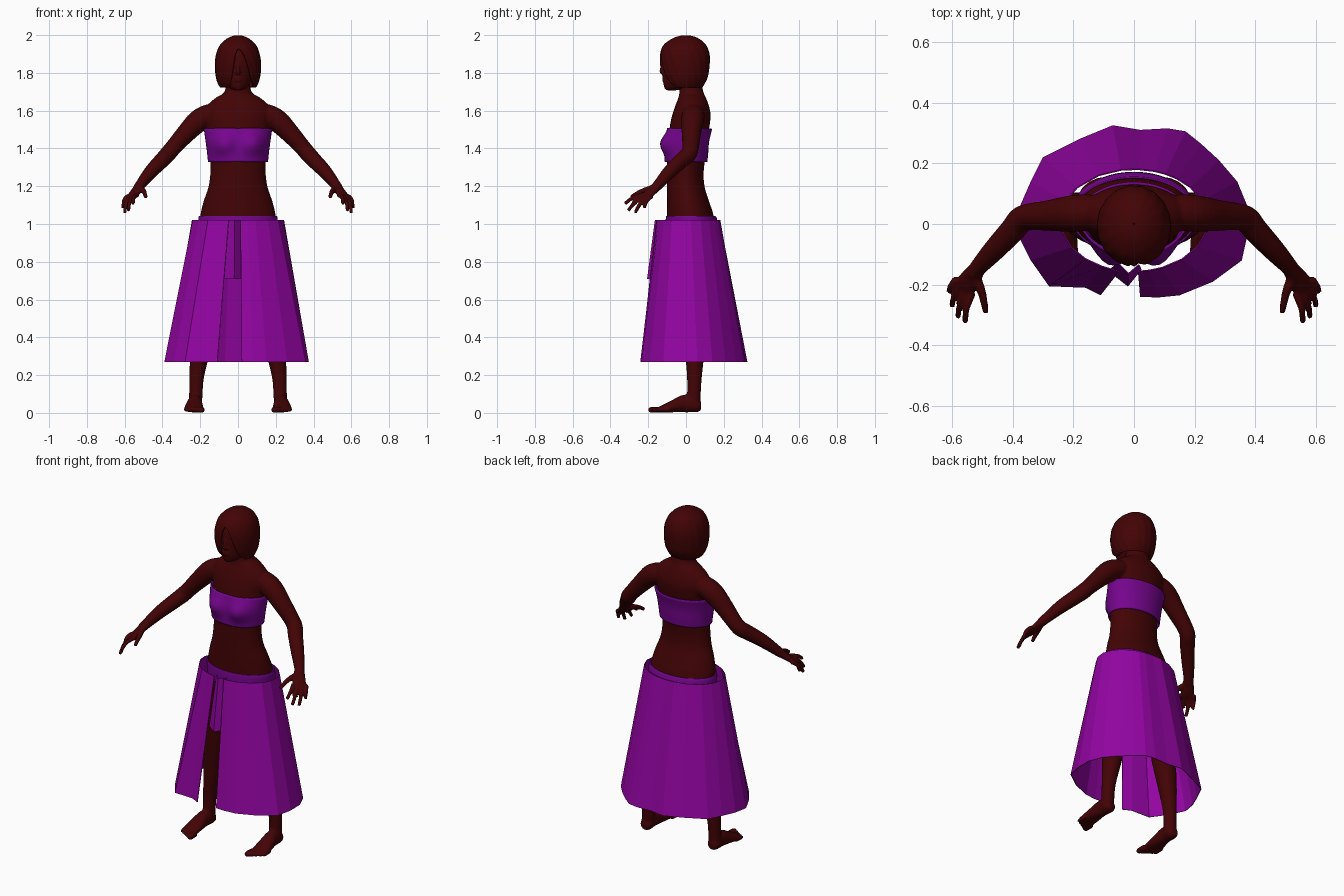
import bpy, bmesh
from math import sin, cos, pi, asin, atan2, sqrt, exp
from mathutils import Vector

cube = bpy.data.objects.get("Cube")
if cube:
    bpy.data.objects.remove(cube)


def material(name, rgb):
    m = bpy.data.materials.new(name)
    m.use_nodes = True
    m.diffuse_color = (*rgb, 1)
    m.node_tree.nodes["Principled BSDF"].inputs["Base Color"].default_value = (*rgb, 1)
    return m


skin = material("dark_red_brown", (0.055, 0.001, 0.0015))
purple = material("purple_cloth", (0.29, 0.0015, 0.36))
violet = material("violet_cloth", (0.18, 0.0015, 0.27))


def refine(pts, k=4):
    """Catmull-Rom smoothing of a list of number tuples."""
    out = []
    for i in range(len(pts) - 1):
        p0, p1, p2, p3 = (pts[max(0, min(len(pts) - 1, i + j))] for j in (-1, 0, 1, 2))
        for s in range(k):
            t = s / k
            out.append([b + t / 2 * (c - a + t * (2 * a - 5 * b + 4 * c - d + t * (3 * (b - c) + d - a)))
                        for a, b, c, d in zip(p0, p1, p2, p3)])
    return out + [list(pts[-1])]


def sheet(bm, rows, closed=True, caps=False):
    """Quads between rows of points."""
    rows = [[bm.verts.new(p) for p in r] for r in rows]
    n = len(rows[0])
    for a, b in zip(rows, rows[1:]):
        for i in range(n if closed else n - 1):
            j = (i + 1) % n
            bm.faces.new((a[i], a[j], b[j], b[i]))
    if caps:
        bm.faces.new(rows[0])
        bm.faces.new(rows[-1])


def oval(ring, n=48, left=0.0, right=0.0):
    """Points of an oval (z, half width, front y, back y), with an optional front gap."""
    z, rx, yf, yb = ring
    a0, a1 = asin(max(-1, min(1, right / rx))), 2 * pi + asin(max(-1, min(1, left / rx)))
    return [(rx * sin(a), (yf + yb) / 2 - (yb - yf) / 2 * cos(a), z)
            for a in (a0 + (a1 - a0) * i / n for i in range(n + 1))]


def loft(bm, rings, caps=True):
    sheet(bm, [oval(r)[:-1] for r in refine(rings)], caps=caps)


def tube(bm, pts, side=1, ref=(0, 1, 0), n=16):
    """Limb through (x, y, z, radius[, second radius]); side mirrors it in x."""
    pts = [p if len(p) == 5 else (*p, p[3]) for p in pts]
    pts = refine(pts)
    rows = []
    for i, p in enumerate(pts):
        d = Vector(pts[min(i + 1, len(pts) - 1)][:3]) - Vector(pts[max(i - 1, 0)][:3])
        u = d.cross(Vector(ref)).normalized()
        v = u.cross(d).normalized()
        rows.append([])
        for k in range(n):
            q = Vector(p[:3]) + u * p[3] * cos(2 * pi * k / n) + v * p[4] * sin(2 * pi * k / n)
            rows[-1].append((q.x * side, q.y, q.z))
    sheet(bm, rows, caps=True)


def ball(bm, centre, size):
    vs = bmesh.ops.create_uvsphere(bm, u_segments=20, v_segments=12, radius=1)["verts"]
    bmesh.ops.scale(bm, vec=size, verts=vs)
    bmesh.ops.translate(bm, vec=centre, verts=vs)


def finish(bm, name, mat, smooth=True):
    bmesh.ops.recalc_face_normals(bm, faces=bm.faces[:])
    me = bpy.data.meshes.new(name)
    bm.to_mesh(me)
    bm.free()
    me.materials.append(mat)
    for p in me.polygons:
        p.use_smooth = smooth
    ob = bpy.data.objects.new(name, me)
    bpy.context.collection.objects.link(ob)
    return ob


def blend(ob, voxel, steps):
    """Fuse overlapping parts into one soft surface."""
    m = ob.modifiers.new("fuse", 'REMESH')
    m.mode = 'VOXEL'
    m.voxel_size = voxel
    m.use_smooth_shade = True
    s = ob.modifiers.new("soften", 'SMOOTH')
    s.iterations = steps


def thicken(ob, amount):
    m = ob.modifiers.new("thickness", 'SOLIDIFY')
    m.thickness = amount


# Body: torso, limbs, hands and feet fused together
bm = bmesh.new()
torso = [(.86, .17, -.08, .13), (.95, .2, -.1, .15), (1.04, .2, -.1, .147), (1.12, .182, -.1, .122),
         (1.19, .158, -.1, .1), (1.26, .147, -.1, .093), (1.34, .146, -.1, .1), (1.44, .155, -.095, .108),
         (1.52, .165, -.085, .125), (1.58, .175, -.072, .13), (1.63, .16, -.055, .12),
         (1.67, .115, -.04, .105), (1.70, .072, -.035, .092), (1.78, .058, -.035, .075)]
loft(bm, torso)
for s in (1, -1):
    ball(bm, (s * .088, .073, .97), (.1, .083, .1))
    # Leg
    tube(bm, [(.1, .02, .95, .1), (.155, .022, .72, .077), (.175, .03, .52, .062), (.19, .045, .4, .06),
              (.218, .045, .2, .04), (.223, .042, .1, .036), (.226, .042, .04, .036)], s)
    # Foot and toes
    tube(bm, [(.224, .08, .035, .02, .02), (.225, .06, .037, .036, .035), (.228, .0, .05, .038, .048),
              (.232, -.07, .034, .048, .032), (.235, -.13, .02, .052, .018), (.235, -.145, .018, .045, .014)],
         s, (0, 0, 1))
    for i in range(5):
        x, y, r = .192 + .021 * i, -.135 + .012 * i, .016 - .0015 * i
        tube(bm, [(x, y, .017, r), (x, y - .05, .016, r), (x, y - .064, .014, r * .5)], s, (0, 0, 1))
    # Arm
    tube(bm, [(.1, .04, 1.585, .05), (.15, .038, 1.575, .06), (.21, .034, 1.545, .06), (.28, .028, 1.475, .051),
              (.345, .024, 1.402, .044), (.374, .012, 1.368, .044), (.4, -.02, 1.34, .042),
              (.46, -.085, 1.278, .037), (.515, -.145, 1.21, .028), (.53, -.165, 1.19, .026)], s)
    # Palm, fingers and thumb
    tube(bm, [(.51, -.14, 1.215, .026, .024), (.535, -.175, 1.18, .034, .021),
              (.556, -.205, 1.152, .038, .016), (.562, -.213, 1.146, .03, .012)], s, (-.049, .042, -.079))
    tips = [(.556, -.324, 1.107), (.58, -.307, 1.07), (.6, -.27, 1.058), (.608, -.222, 1.084)]
    for i, tip in enumerate(tips):
        base = Vector((.533 + .017 * i, -.228 + .016 * i, 1.154 - .002 * i))
        tip = Vector(tip)
        mid = (base + tip) / 2 + Vector((.008, -.006, .008))
        tube(bm, [(*base, .0135), (*mid, .0115), (*tip, .01)], s, n=10)
    tube(bm, [(.525, -.17, 1.19, .02), (.503, -.22, 1.178, .015), (.493, -.262, 1.16, .0125),
              (.488, -.292, 1.14, .01)], s, n=10)
blend(finish(bm, "body", skin), .0065, 3)

# Head with simple features
bm = bmesh.new()
loft(bm, [(1.708, .02, -.105, -.05), (1.72, .045, -.114, .01), (1.75, .067, -.12, .05), (1.8, .082, -.122, .08),
          (1.85, .09, -.122, .09), (1.9, .085, -.115, .09), (1.95, .06, -.085, .07)])
tube(bm, [(0, -.112, 1.865, .007), (0, -.125, 1.835, .009), (0, -.13, 1.808, .011), (0, -.122, 1.8, .012)], n=10)
for z in (1.772, 1.76):
    ball(bm, (0, -.115, z), (.023, .012, .007))
for s in (1, -1):
    ball(bm, (s * .036, -.1, 1.845), (.018, .013, .009))
    tube(bm, [(s * .015, -.113, 1.868, .007), (s * .035, -.108, 1.873, .007), (s * .06, -.088, 1.865, .006)],
         ref=(0, 0, 1), n=8)
    ball(bm, (s * .012, -.122, 1.803), (.008, .009, .007))
blend(finish(bm, "head", skin), .005, 2)

# Bob haircut with a side-swept opening over the face
bm = bmesh.new()
hair = refine([(1.722, .094, -.092, .085), (1.745, .107, -.112, .1), (1.78, .117, -.128, .116),
               (1.84, .122, -.138, .125), (1.9, .115, -.137, .124), (1.95, .093, -.116, .104),
               (1.983, .056, -.07, .065), (1.996, .025, -.032, .03), (1.999, .003, -.003, .003)], 5)
rows = []
for r in hair:
    t = max(0, (1.93 - r[0]) / .2)
    row = oval(r, 96, -.01 * min(1, t * 8) - .032 * t, .082 * sqrt(min(t, 1)))
    # Shallow strands
    rows.append([(x * (1 + .008 * cos(i * pi / 3)), y * (1 + .008 * cos(i * pi / 3)), z)
                 for i, (x, y, z) in enumerate(row)])
sheet(bm, rows, closed=False)
bmesh.ops.remove_doubles(bm, verts=bm.verts[:], dist=.0005)
thicken(finish(bm, "hair", skin), .012)

# Strapless top, swelling over the bust
bm = bmesh.new()
loft(bm, [(1.33, .151, -.105, .105), (1.38, .156, -.104, .11), (1.44, .164, -.1, .115),
          (1.505, .173, -.091, .131)], caps=False)
for v in bm.verts:
    if v.co.y < 0:
        v.co.y -= .04 * exp(-((abs(v.co.x) - .08) / .055) ** 2 - ((v.co.z - 1.425) / .055) ** 2)
thicken(finish(bm, "bandeau_top", violet), .008)

# Waistband hugging the hips
bm = bmesh.new()
loft(bm, [(.95, .209, -.106, .172), (1.0, .21, -.108, .17), (1.03, .21, -.107, .163), (1.043, .206, -.105, .156)],
     caps=False)
thicken(finish(bm, "waistband", violet), .008)

# Flat-panelled skirt, open at the front
hem = [(.02, -.24), (.08, -.242), (.15, -.235), (.26, -.19), (.355, -.12), (.375, -.03), (.373, .06), (.34, .14),
       (.28, .21), (.22, .265), (.17, .305), (.11, .315), (.02, .31), (-.07, .325), (-.18, .28), (-.3, .22),
       (-.34, .14), (-.375, .06), (-.39, -.02), (-.34, -.12), (-.28, -.205), (-.16, -.21), (-.11, -.235)]
waist = []
for x, y in hem:
    a = atan2((y - .035) / .28, x / .38)
    waist.append((.245 * cos(a), .012 + .17 * sin(a), 1.02))
waist[-1] = (-.05, -.158, 1.02)
bm = bmesh.new()
sheet(bm, [[(x, y, .27) for x, y in hem], waist], closed=False)
thicken(finish(bm, "skirt", purple, False), .004)

# Short ridged flap filling the top of the skirt opening
bm = bmesh.new()
sheet(bm, [[(-.085, -.155, .71), (-.02, -.206, .71), (.025, -.15, .71)],
           [(-.055, -.128, 1.02), (-.018, -.165, 1.02), (.018, -.135, 1.02)]], closed=False)
thicken(finish(bm, "skirt_flap", purple, False), .004)
